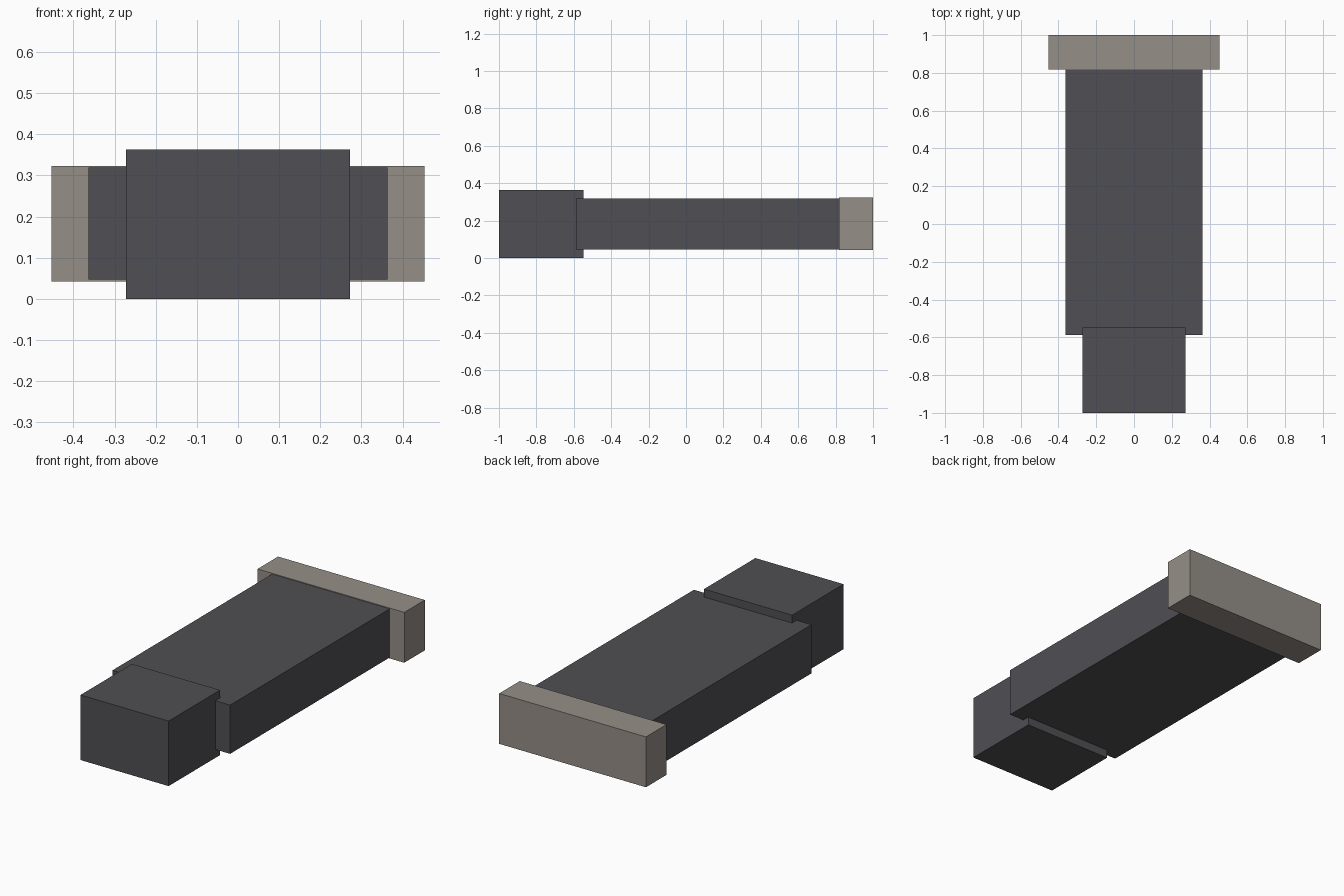
import bpy
import bmesh
from mathutils import Vector

cube = bpy.data.objects.get("Cube")
if cube:
    bpy.data.objects.remove(cube, do_unlink=True)


def make_material(name, rgb):
    mat = bpy.data.materials.new(name)
    mat.use_nodes = True
    color = (*rgb, 1.0)
    mat.diffuse_color = color
    mat.node_tree.nodes["Principled BSDF"].inputs["Base Color"].default_value = color
    return mat


def make_block(name, half_width, y_range, z_range, mat):
    """Box centred on x, spanning the given y and z ranges."""
    low = Vector((-half_width, y_range[0], z_range[0]))
    high = Vector((half_width, y_range[1], z_range[1]))
    bm = bmesh.new()
    bmesh.ops.create_cube(bm, size=1)
    bmesh.ops.scale(bm, vec=high - low, verts=bm.verts)
    mesh = bpy.data.meshes.new(name)
    bm.to_mesh(mesh)
    bm.free()
    mesh.materials.append(mat)
    obj = bpy.data.objects.new(name, mesh)
    obj.location = (low + high) / 2
    bpy.context.collection.objects.link(obj)
    return obj


charcoal = make_material("charcoal", (0.08, 0.078, 0.088))
warm_grey = make_material("warm grey", (0.30, 0.272, 0.242))

# Tall narrow block at the front, overlapping the body
make_block("front_block", 0.272, (-1.0, -0.547), (0.0, 0.363), charcoal)
# Long flat main body
make_block("body", 0.363, (-0.588, 0.819), (0.047, 0.319), charcoal)
# Wide end plate at the back
make_block("end_plate", 0.453, (0.819, 1.0), (0.042, 0.323), warm_grey)
